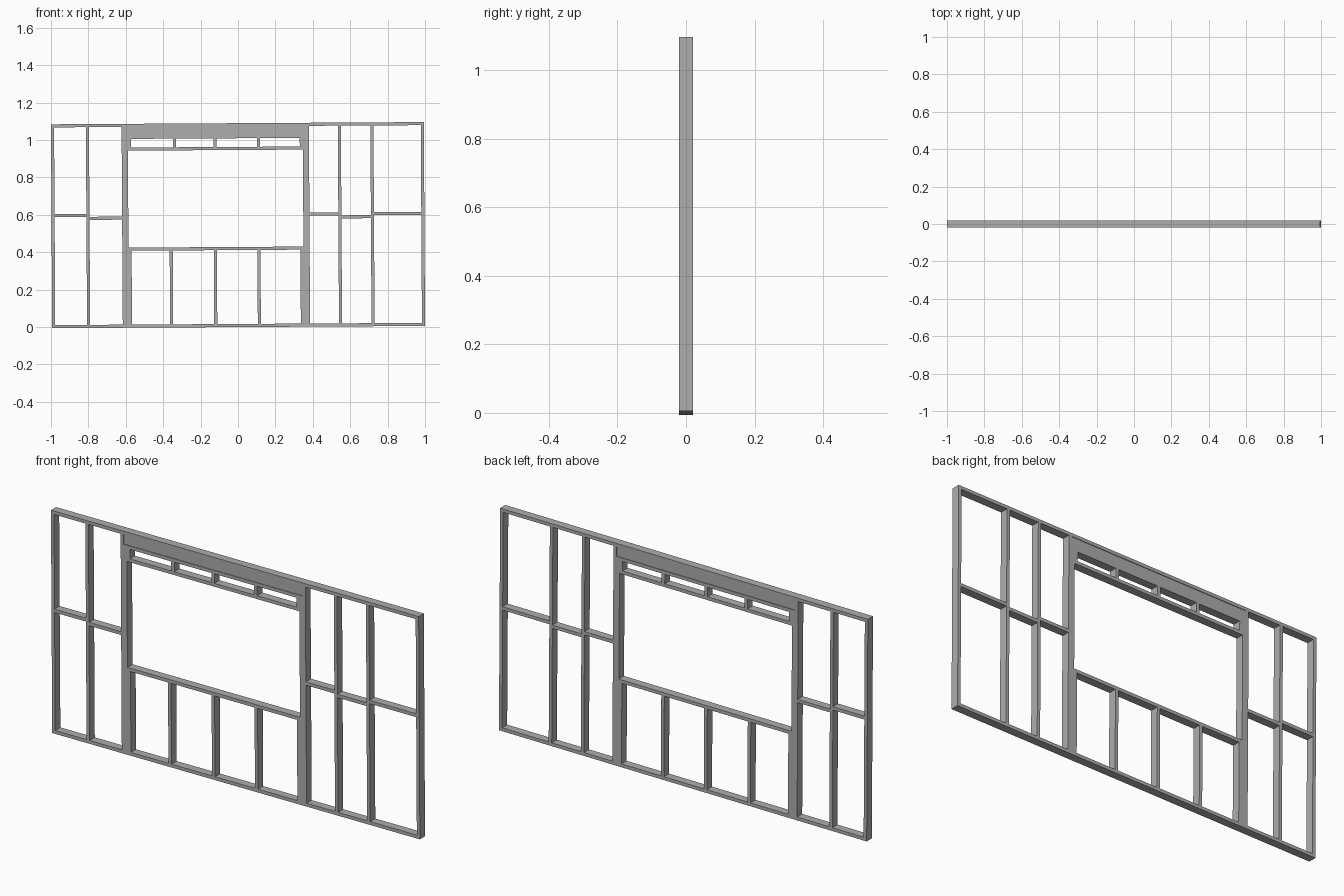
import bpy
from mathutils import Matrix, Vector

if "Cube" in bpy.data.objects:
    bpy.data.objects.remove(bpy.data.objects["Cube"], do_unlink=True)

timber = bpy.data.materials.new("grey timber")
timber.use_nodes = True
timber.diffuse_color = (0.42, 0.42, 0.42, 1)
timber.node_tree.nodes["Principled BSDF"].inputs["Base Color"].default_value = (0.42, 0.42, 0.42, 1)

T = 0.0165            # board thickness
D = 0.04              # wall depth
W, H = 0.9968, 1.09   # half width and height
LEAN = 0.006          # whole frame is slightly out of level
PIVOT = Vector((0, 0, 0.55))
tilt = Matrix.Translation(PIVOT) @ Matrix.Rotation(-LEAN, 4, 'Y') @ Matrix.Translation(-PIVOT)


def board(name, x0, x1, z0, z1, depth=D):
    bpy.ops.mesh.primitive_cube_add(size=1)
    ob = bpy.context.object
    ob.name = name
    size = Matrix.Diagonal((x1 - x0, depth, z1 - z0, 1))
    ob.data.transform(tilt @ Matrix.Translation(((x0 + x1) / 2, 0, (z0 + z1) / 2)) @ size)
    ob.data.materials.append(timber)
    return ob


def stud(name, x, z0=T, z1=H - T):
    return board(name, x - T / 2, x + T / 2, z0, z1)


def rail(name, x0, x1, z):
    return board(name, x0, x1, z - T / 2, z + T / 2)


# Top and bottom plates
rail("bottom_plate", -W, W, T / 2)
rail("top_plate", -W, W, H - T / 2)

# Full height studs
KING_R, KING_L = -0.611, 0.374
studs = [-W + T / 2, -0.802, KING_R, KING_L, 0.545, 0.719, W - T / 2]
for x in studs:
    stud("king_stud" if x in (KING_R, KING_L) else "wall_stud", x)

# Staggered blocking between the studs of each side bay
LOW, HIGH = 0.586, 0.602
for a, b, z in ((0, 1, HIGH), (1, 2, LOW), (3, 4, HIGH), (4, 5, LOW), (5, 6, HIGH)):
    rail("blocking", studs[a] + T / 2, studs[b] - T / 2, z)

# Jack studs carrying the header
HEAD = 1.026
JACK_R, JACK_L = KING_R + T, KING_L - T
stud("jack_stud_right", JACK_R, T, HEAD)
stud("jack_stud_left", JACK_L, T, HEAD)

# Header beam, slightly thinner than the wall
board("header_beam", KING_R + T / 2, KING_L - T / 2, HEAD, H - T, D - 0.006)

# Window opening rails
SILL, LINTEL = 0.42, 0.955
x0, x1 = JACK_R + T / 2, JACK_L - T / 2
rail("window_sill", x0, x1, SILL)
rail("window_head", x0, x1, LINTEL)
rail("header_plate", x0, x1, HEAD - T / 2)

# Cripple studs below the sill and above the window head
ends = [x0 + T / 2, x1 - T / 2]
for x in ends + [-0.358, -0.122, 0.111]:
    stud("lower_cripple", x, T, SILL - T / 2)
for x in ends + [-0.337, -0.12, 0.112]:
    stud("upper_cripple", x, LINTEL + T / 2, HEAD - T)
